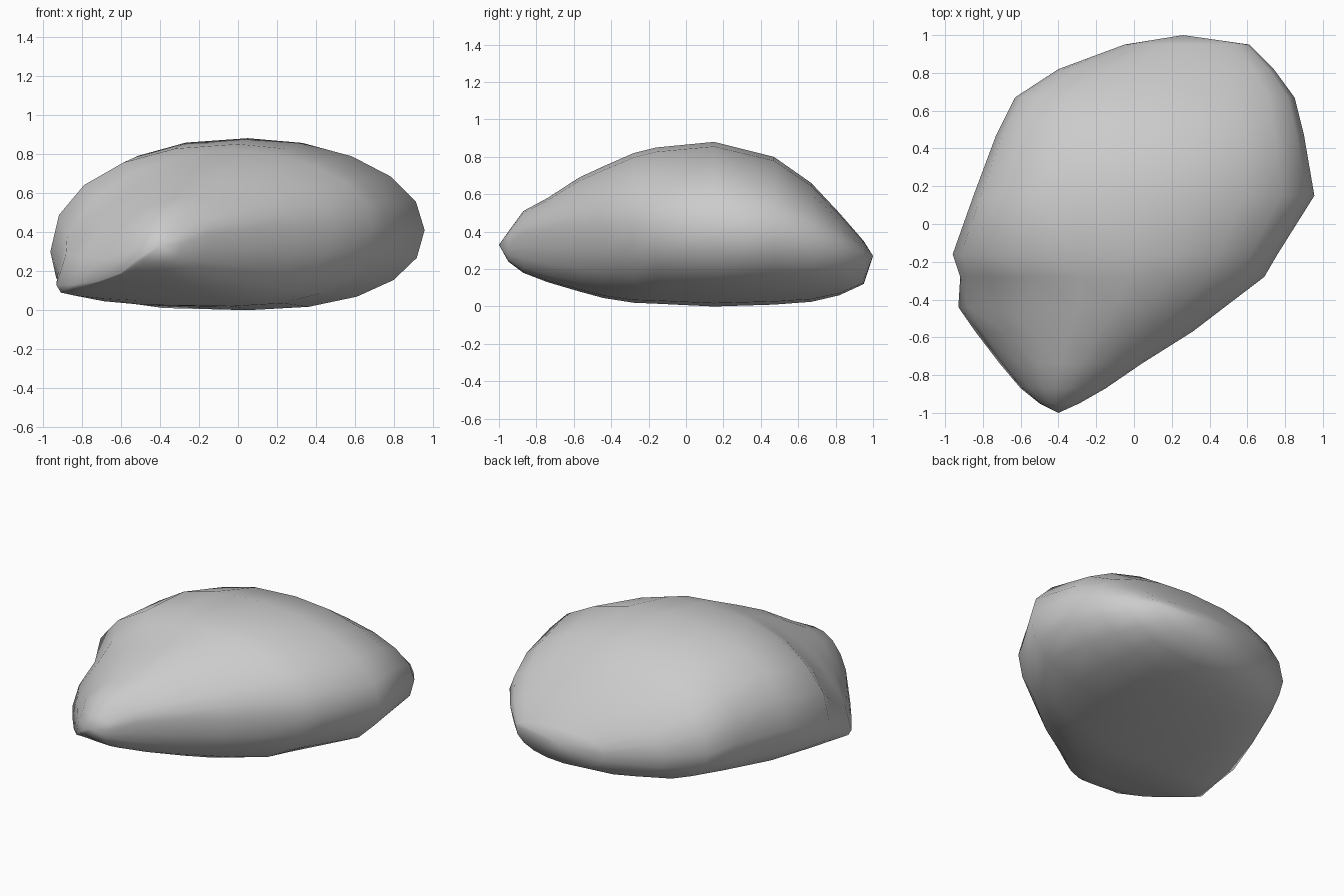
import bpy, bmesh, math

# Cross-sections from front tip to back:
# y, left x, right x, crown x, bottom z, top z, left-edge z, right-edge z,
# upper-left roundness, lower-left roundness
SECTIONS = [
    (-0.95, -0.50, -0.29, -0.39, 0.24, 0.40, 0.27, 0.34, 1.9, 2.3),
    (-0.87, -0.60, -0.15, -0.35, 0.18, 0.51, 0.19, 0.39, 1.8, 2.4),
    (-0.74, -0.71, 0.04, -0.28, 0.13, 0.58, 0.15, 0.41, 1.7, 2.6),
    (-0.57, -0.84, 0.31, -0.18, 0.08, 0.69, 0.13, 0.42, 1.65, 3.0),
    (-0.44, -0.93, 0.48, -0.10, 0.045, 0.75, 0.13, 0.43, 1.65, 3.5),
    (-0.28, -0.92, 0.69, -0.03, 0.02, 0.82, 0.20, 0.43, 1.9, 3.5),
    (-0.16, -0.96, 0.76, 0.0, 0.015, 0.85, 0.30, 0.42, 2.15, 3.2),
    (0.15, -0.85, 0.955, 0.05, 0.0, 0.88, 0.34, 0.41, 2.25, 3.2),
    (0.47, -0.73, 0.90, 0.10, 0.01, 0.80, 0.34, 0.40, 2.3, 2.7),
    (0.67, -0.63, 0.85, 0.12, 0.025, 0.66, 0.31, 0.36, 2.3, 2.4),
    (0.82, -0.40, 0.74, 0.18, 0.06, 0.50, 0.29, 0.32, 2.2, 2.3),
    (0.95, -0.05, 0.61, 0.25, 0.12, 0.35, 0.26, 0.28, 2.0, 2.2),
]
FRONT_TIP = (-0.40, -1.0, 0.33)
BACK_TIP = (0.26, 1.0, 0.27)
SIDES = 20


def section_ring(bm, y, left, right, crown, bottom, top, left_z, right_z, up_left, low_left):
    """One lopsided rounded outline made of four superellipse quarters."""
    ring = []
    for i in range(SIDES):
        a = 2 * math.pi * i / SIDES
        c, s = math.cos(a), math.sin(a)
        if s < 0:
            n = low_left if c < 0 else 2.2
        else:
            n = up_left if c < 0 else 2.0
        u, v = abs(c) ** (2 / n), abs(s) ** (2 / n)
        side_z = left_z * (1 - c) / 2 + right_z * (1 + c) / 2
        x = crown + u * ((right if c > 0 else left) - crown)
        z = side_z + v * ((top if s > 0 else bottom) - side_z)
        ring.append(bm.verts.new((x, y, z)))
    return ring


# Loft the boulder
bm = bmesh.new()
rings = [section_ring(bm, *s) for s in SECTIONS]
front, back = bm.verts.new(FRONT_TIP), bm.verts.new(BACK_TIP)
for i in range(SIDES):
    j = (i + 1) % SIDES
    for a, b in zip(rings, rings[1:]):
        bm.faces.new((a[i], a[j], b[j], b[i]))
    bm.faces.new((front, rings[0][j], rings[0][i]))
    bm.faces.new((back, rings[-1][i], rings[-1][j]))
bmesh.ops.recalc_face_normals(bm, faces=bm.faces)

mesh = bpy.data.meshes.new("boulder")
bm.to_mesh(mesh)
bm.free()
mesh.shade_smooth()
boulder = bpy.data.objects.new("boulder", mesh)
bpy.context.collection.objects.link(boulder)
